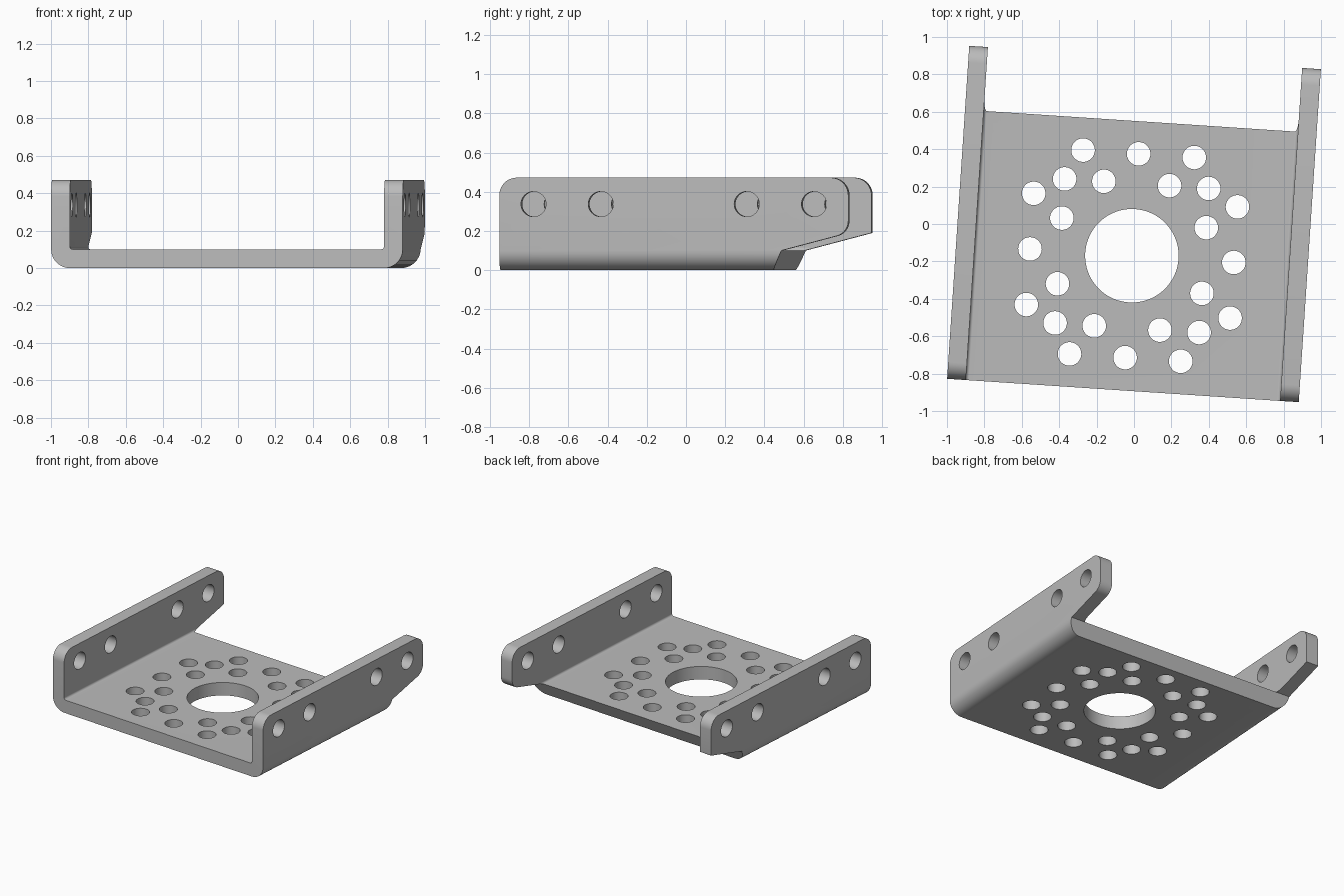
import bpy, bmesh, math
from mathutils import Vector, Matrix

cube = bpy.data.objects.get("Cube")
if cube:
    bpy.data.objects.remove(cube)

HALF_W, HALF_L, HEIGHT, THICK = 0.942, 0.892, 0.472, 0.1
TURN = math.radians(-3.8)


def fillet(corners, steps=10):
    """Round each (u, v, radius) corner of a closed outline."""
    out = []
    for i, (u, v, r) in enumerate(corners):
        p = Vector((u, v))
        if r == 0:
            out.append(p)
            continue
        a = (Vector(corners[i - 1][:2]) - p).normalized()
        b = (Vector(corners[(i + 1) % len(corners)][:2]) - p).normalized()
        half = a.angle(b) / 2
        centre = p + (a + b).normalized() * (r / math.sin(half))
        start = p + a * (r / math.tan(half)) - centre
        end = p + b * (r / math.tan(half)) - centre
        sweep = start.angle_signed(end)
        for k in range(steps + 1):
            out.append(centre + Matrix.Rotation(-sweep * k / steps, 2) @ start)
    return out


def loft(bm, rings):
    """Skin matching rings of points and cap both ends."""
    rows = [[bm.verts.new(p) for p in ring] for ring in rings]
    n = len(rows[0])
    for a, b in zip(rows, rows[1:]):
        for i in range(n):
            j = (i + 1) % n
            bm.faces.new((a[i], a[j], b[j], b[i]))
    bm.faces.new(rows[0][::-1])
    bm.faces.new(rows[-1])


def make_object(name, bm):
    bmesh.ops.recalc_face_normals(bm, faces=bm.faces)
    mesh = bpy.data.meshes.new(name)
    bm.to_mesh(mesh)
    bm.free()
    obj = bpy.data.objects.new(name, mesh)
    bpy.context.collection.objects.link(obj)
    return obj


def drill(bm, pos, radius, rot=Matrix(), sides=40):
    bmesh.ops.create_cone(bm, cap_ends=True, segments=sides, radius1=radius,
                          radius2=radius, depth=0.4,
                          matrix=Matrix.Translation(pos) @ rot)


# Bent channel: U section run along y
inner = HALF_W - THICK
over = HEIGHT + 0.05
section = fillet([(-HALF_W, over, 0), (-HALF_W, 0, 0.1), (HALF_W, 0, 0.1),
                  (HALF_W, over, 0), (inner, over, 0), (inner, THICK, 0.017),
                  (-inner, THICK, 0.017), (-inner, over, 0)])
bm = bmesh.new()
loft(bm, [[(p.x, y, p.y) for p in section] for y in (-1, 1)])
bracket = make_object("bracket", bm)


# Side outline that trims the channel; only one arm has a rounded lower tip
def side_outline(tip_radius):
    return fillet([(-HALF_L, -0.02, 0), (0.496, -0.02, 0), (0.55, THICK, 0),
                   (HALF_L, 0.19, tip_radius), (HALF_L, HEIGHT, 0.09),
                   (-HALF_L, HEIGHT, 0.09)])


bm = bmesh.new()
loft(bm, [[(x, p.x, p.y) for p in side_outline(r)]
          for x, r in ((-1.1, 0.003), (-0.6, 0.003), (0.6, 0.08), (1.1, 0.08))])
trim = make_object("trim_cutter", bm)

# Holes: large centre bore, four-way ring pattern, four holes per arm
bm = bmesh.new()
bore = Vector((0, -0.17, 0.05))
drill(bm, bore, 0.25, sides=80)
pattern = [(0, 0.546), (-0.298, 0.546), (0.298, 0.546),
           (0.386, 0.386), (-0.176, 0.387), (0.176, 0.387)]
for quarter in range(4):
    spin = Matrix.Rotation(quarter * math.pi / 2, 3, 'Z')
    for x, y in pattern:
        drill(bm, bore + spin @ Vector((x, y, 0)), 0.063)
across = Matrix.Rotation(math.pi / 2, 4, 'Y')
for side in (-1, 1):
    for y in (-0.717, -0.373, 0.373, 0.717):
        drill(bm, Vector((side * (HALF_W - THICK / 2), y, 0.337)), 0.064, across)
holes = make_object("hole_cutter", bm)

# Cut the channel and bake the result
for cutter, operation in ((trim, 'INTERSECT'), (holes, 'DIFFERENCE')):
    cutter.hide_render = True
    mod = bracket.modifiers.new(cutter.name, 'BOOLEAN')
    mod.operation, mod.solver, mod.object = operation, 'EXACT', cutter
graph = bpy.context.evaluated_depsgraph_get()
baked = bpy.data.meshes.new_from_object(bracket.evaluated_get(graph))
bracket.modifiers.clear()
bracket.data = baked
for cutter in (trim, holes):
    bpy.data.objects.remove(cutter)
baked.transform(Matrix.Rotation(TURN, 4, 'Z'))

# Plain grey metal
grey = bpy.data.materials.new("grey_metal")
grey.use_nodes = True
colour = (0.5, 0.5, 0.5, 1)
grey.diffuse_color = colour
grey.node_tree.nodes["Principled BSDF"].inputs["Base Color"].default_value = colour
baked.materials.clear()
baked.materials.append(grey)
for face in baked.polygons:
    face.material_index = 0

bpy.ops.object.select_all(action='DESELECT')
bracket.select_set(True)
bpy.context.view_layer.objects.active = bracket
bpy.ops.object.shade_smooth_by_angle(angle=math.radians(30))
